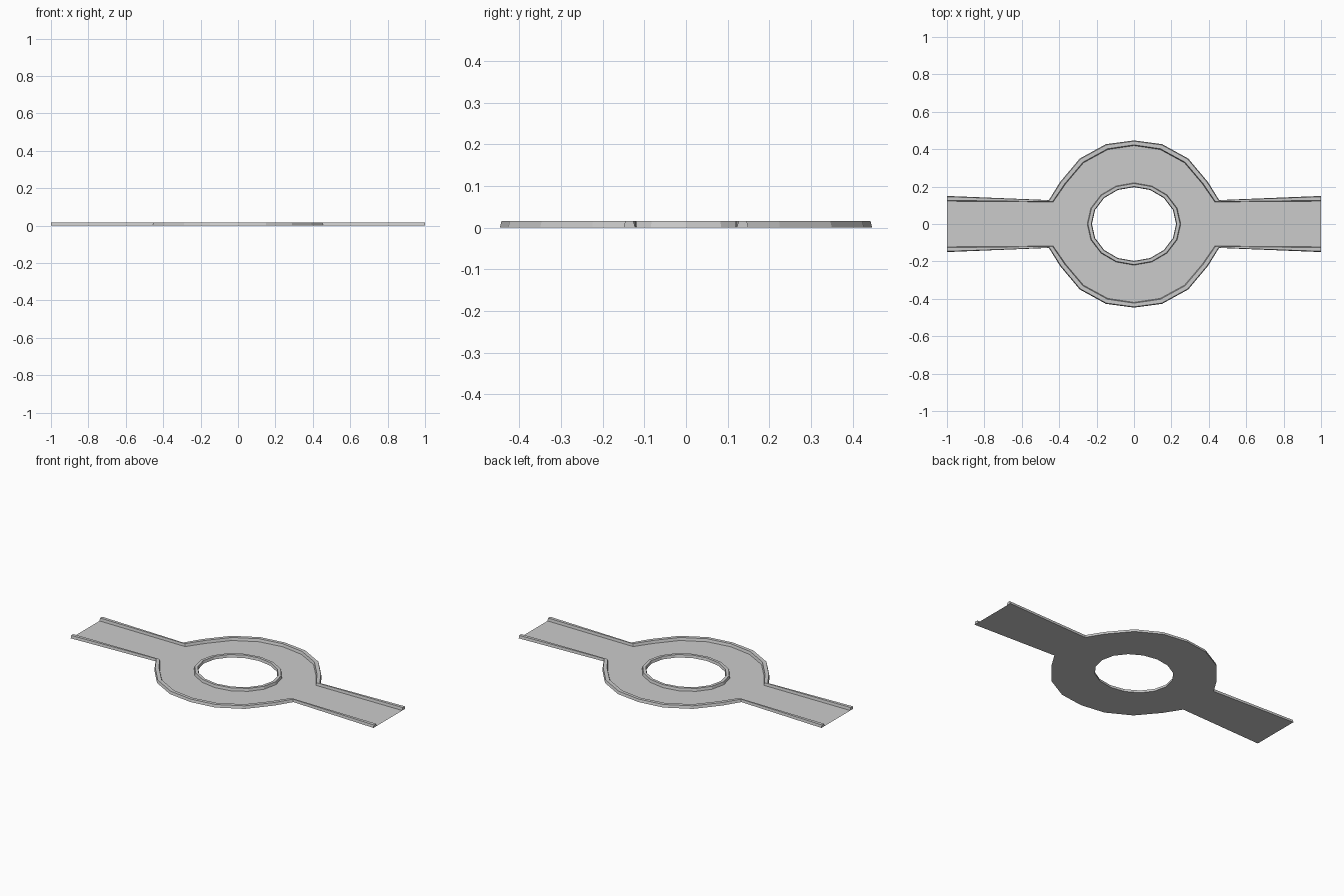
import bpy, bmesh, math

if "Cube" in bpy.data.objects:
    bpy.data.objects.remove(bpy.data.objects["Cube"])

H = 0.016      # curb height
SLANT = 0.15   # share of curb width taken by each sloped side

# right-hand quarter of the edge, from the top of the ring to the arm end
OUTER_Q = [(0, 0.447), (0.15, 0.427), (0.29, 0.35), (0.395, 0.225), (0.455, 0.128), (1, 0.15)]
INNER_Q = [(0, 0.419), (0.14, 0.398), (0.27, 0.327), (0.365, 0.215), (0.432, 0.118), (1, 0.122)]


def half(q):
    return [(-x, y) for x, y in reversed(q[1:])] + q


def ellipse(rx, ry, n=16):
    return [(rx * math.cos(2 * math.pi * i / n), ry * math.sin(2 * math.pi * i / n)) for i in range(n)]


def finish(bm, name):
    me = bpy.data.meshes.new(name)
    bm.to_mesh(me)
    bm.free()
    ob = bpy.data.objects.new(name, me)
    bpy.context.collection.objects.link(ob)
    return ob


def curb(name, outer, inner, closed):
    # sweep a four-point trapezoid section between two outlines
    bm = bmesh.new()
    rings = []
    for (ax, ay), (bx, by) in zip(outer, inner):
        ring = []
        for t, z in ((0, 0), (SLANT, H), (1 - SLANT, H), (1, 0)):
            dx = 0 if abs(ax) == 1 else bx - ax
            ring.append(bm.verts.new((ax + dx * t, ay + (by - ay) * t, z)))
        rings.append(ring)
    n = len(rings)
    for i in range(n if closed else n - 1):
        a, b = rings[i], rings[(i + 1) % n]
        for k in range(4):
            m = (k + 1) % 4
            bm.faces.new((a[k], b[k], b[m], a[m]))
    if not closed:
        bm.faces.new(rings[0])
        bm.faces.new(rings[-1])
    bmesh.ops.recalc_face_normals(bm, faces=bm.faces)
    return finish(bm, name)


# outer curb, mirrored front to back
outer_curb = curb("outer_curb", half(OUTER_Q), half(INNER_Q), False)
mod = outer_curb.modifiers.new("Mirror", 'MIRROR')
mod.use_axis = (False, True, False)
mod.use_mirror_merge = False

# curb around the central hole
hole_outer, hole_inner = ellipse(0.25, 0.22), ellipse(0.225, 0.197)
curb("hole_curb", hole_outer, hole_inner, True)

# flat road sheet between the curbs, with the hole left open
bm = bmesh.new()
top = half(INNER_Q)
edges = []
for loop in (top + [(x, -y) for x, y in reversed(top)], hole_outer):
    vs = [bm.verts.new((x, y, 0)) for x, y in loop]
    edges += [bm.edges.new((vs[i], vs[(i + 1) % len(vs)])) for i in range(len(vs))]
bmesh.ops.triangle_fill(bm, use_beauty=True, use_dissolve=False, edges=edges)
for f in bm.faces:
    f.normal_update()
    if f.normal.z < 0:
        f.normal_flip()
finish(bm, "road")
